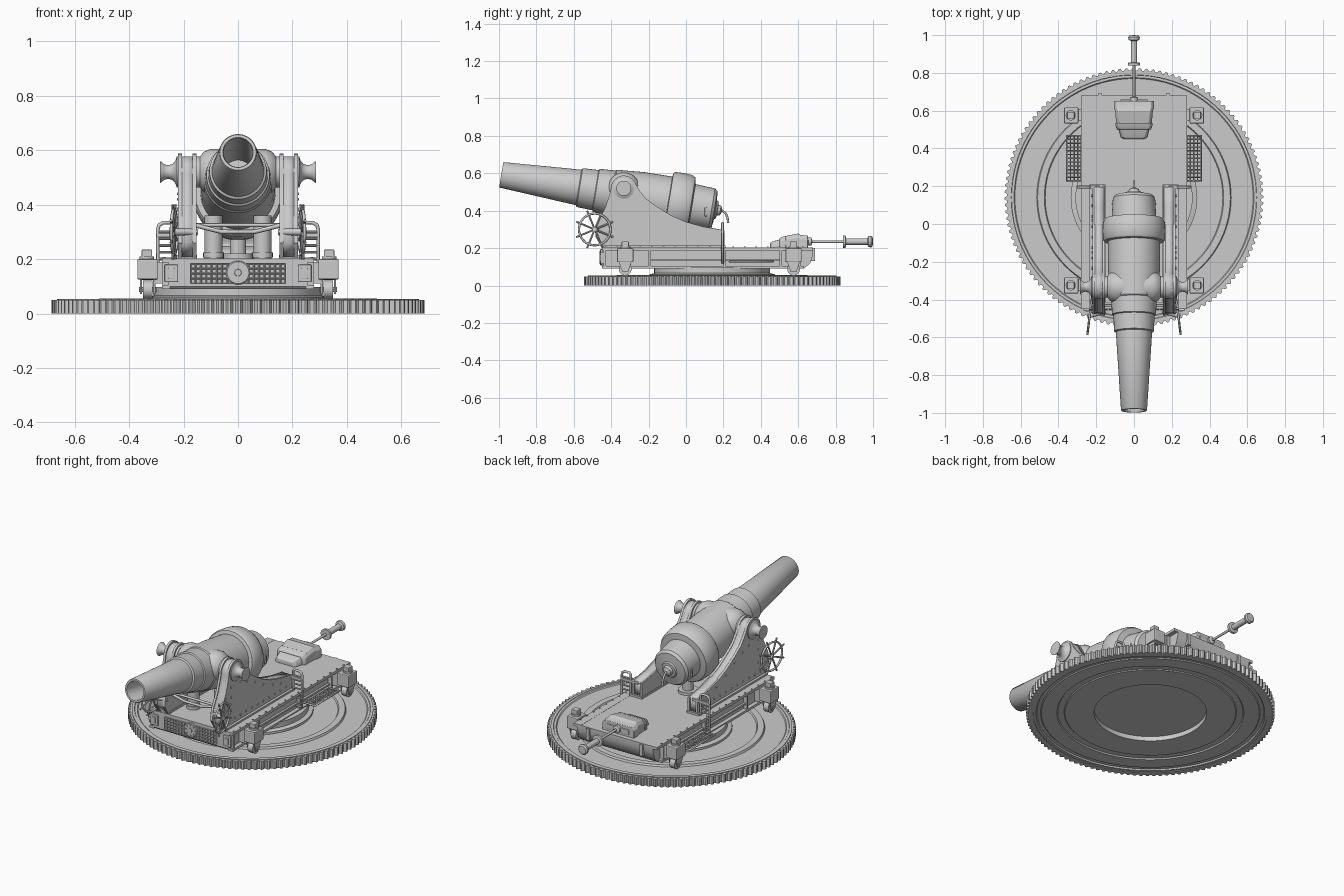
import bpy, bmesh, math
from mathutils import Vector, Matrix

def finish(name, bm, mat=None, bevel=0, smooth=True):
    bmesh.ops.recalc_face_normals(bm, faces=bm.faces)
    me = bpy.data.meshes.new(name)
    bm.to_mesh(me)
    bm.free()
    ob = bpy.data.objects.new(name, me)
    bpy.context.collection.objects.link(ob)
    if mat:
        ob.matrix_world = mat
    if bevel:
        m = ob.modifiers.new("bevel", 'BEVEL')
        m.width, m.segments = bevel, 2
    if smooth:
        bpy.ops.object.select_all(action='DESELECT')
        bpy.context.view_layer.objects.active = ob
        ob.select_set(True)
        bpy.ops.object.shade_smooth_by_angle(angle=math.radians(35))
    return ob

def aim(p, d):
    return Matrix.Translation(p) @ Vector(d).to_track_quat('Z', 'Y').to_matrix().to_4x4()

def box(name, x, y, z, bevel=0):
    bm = bmesh.new()
    c = [(a[0] + a[1]) / 2 for a in (x, y, z)]
    s = [abs(a[1] - a[0]) for a in (x, y, z)]
    bmesh.ops.create_cube(bm, size=1, matrix=Matrix.Translation(c) @ Matrix.Diagonal((*s, 1)))
    return finish(name, bm, None, bevel, False)

def lathe(name, prof, p=(0, 0, 0), d=(0, 0, 1), n=48):
    """prof: (radius, height along d)"""
    bm = bmesh.new()
    vs = [bm.verts.new((r, 0, h)) for r, h in prof]
    es = [bm.edges.new(e) for e in zip(vs, vs[1:])]
    bmesh.ops.spin(bm, geom=vs + es, cent=(0, 0, 0), axis=(0, 0, 1),
                   angle=2 * math.pi, steps=n, use_merge=True)
    bmesh.ops.remove_doubles(bm, verts=bm.verts, dist=1e-5)
    return finish(name, bm, aim(p, d))

def rod(name, a, b, r, n=16):
    v = Vector(b) - Vector(a)
    return lathe(name, [(0, 0), (r, 0), (r, v.length), (0, v.length)], a, v, n)

def prism(name, prof, x0, x1, bevel=0):
    bm = bmesh.new()
    f = bm.faces.new([bm.verts.new((x0, y, z)) for y, z in prof])
    g = bmesh.ops.extrude_face_region(bm, geom=[f])
    bmesh.ops.translate(bm, vec=(x1 - x0, 0, 0), verts=[v for v in g['geom'] if isinstance(v, bmesh.types.BMVert)])
    return finish(name, bm, None, bevel)

def strip(name, path, x0, x1, t):
    bm = bmesh.new()
    rows = [[bm.verts.new((x, y, z)) for x in (x0, x1)] for y, z in path]
    for a, b in zip(rows, rows[1:]):
        bm.faces.new((a[0], a[1], b[1], b[0]))
    m = finish(name, bm).modifiers.new("thick", 'SOLIDIFY')
    m.thickness, m.offset = t, 0

def tube(name, pts, r, cyclic=False):
    cu = bpy.data.curves.new(name, 'CURVE')
    cu.dimensions, cu.bevel_depth, cu.bevel_resolution, cu.use_fill_caps = '3D', r, 2, True
    sp = cu.splines.new('POLY')
    sp.points.add(len(pts) - 1)
    for q, p in zip(sp.points, pts):
        q.co = (*p, 1)
    sp.use_cyclic_u = cyclic
    ob = bpy.data.objects.new(name, cu)
    bpy.context.collection.objects.link(ob)
    return ob

def grille(name, c, w, h, nx, ny, rot=Matrix()):
    bm = bmesh.new()
    bmesh.ops.create_grid(bm, x_segments=nx, y_segments=ny, size=0.5, matrix=Matrix.Diagonal((w, h, 1, 1)))
    ob = finish(name, bm, Matrix.Translation(c) @ rot, 0, False)
    ob.modifiers.new("bars", 'WIREFRAME').thickness = 0.007

# Turntable: toothed ring, stepped plate with recessed underside, pedestal
CY = 0.14
bm = bmesh.new()
N = 120
loops = {k: [] for k in ('ob', 'ot', 'it', 'ib')}
for i in range(N * 4):
    a = 2 * math.pi * i / (N * 4)
    ro = 0.685 if i % 4 < 2 else 0.672
    for k, r, z in (('ob', ro, 0.0), ('ot', ro, 0.049), ('it', 0.645, 0.049), ('ib', 0.645, 0.0)):
        loops[k].append(bm.verts.new((r * math.cos(a), CY + r * math.sin(a), z)))
ks = ['ob', 'ot', 'it', 'ib', 'ob']
for k1, k2 in zip(ks, ks[1:]):
    for i in range(N * 4):
        j = (i + 1) % (N * 4)
        bm.faces.new((loops[k1][i], loops[k1][j], loops[k2][j], loops[k2][i]))
finish("toothed_ring", bm, smooth=False)
lathe("turntable_plate", [(0, 0.035), (0.31, 0.035), (0.31, 0.008), (0.47, 0.008), (0.475, 0.013), (0.51, 0.013),
      (0.515, 0.006), (0.6, 0.006), (0.605, 0.011), (0.625, 0.011), (0.63, 0.003), (0.645, 0.003), (0.665, 0.049),
      (0.665, 0.053), (0.65, 0.053), (0.648, 0.05), (0.635, 0.05), (0.63, 0.045), (0.515, 0.045),
      (0.51, 0.056), (0.475, 0.056), (0.47, 0.047), (0, 0.047)], (0, CY, 0), n=96)
lathe("pedestal", [(0.335, 0.045), (0.335, 0.06), (0.31, 0.066), (0.31, 0.098), (0, 0.098)], (0, CY, 0), n=72)

# Slide: body with flanged side beams
slide = [(-0.45, 0.1), (-0.44, 0.09), (0.63, 0.09), (0.665, 0.12), (0.68, 0.17), (0.68, 0.203), (-0.45, 0.203)]
prism("slide_body", slide, -0.255, 0.255)
for s in (-1, 1):
    prism("side_beam_top", [(-0.45, 0.188), (0.68, 0.188), (0.68, 0.204), (-0.45, 0.204)], s * 0.23, s * 0.28)
    box("side_beam_bottom", (s * 0.25, s * 0.28), (-0.45, 0.63), (0.09, 0.104))
    box("side_rib", (s * 0.255, s * 0.268), (-0.2, 0.5), (0.13, 0.14))
    box("rear_tab", (s * 0.17, s * 0.19), (0.66, 0.69), (0.13, 0.2))
    for y in (-0.44, -0.2, 0.2, 0.5, 0.6):
        box("side_web", (s * 0.25, s * 0.277), (y, y + 0.012), (0.1, 0.19))
    for i in range(18):
        y = -0.43 + i * 0.062
        rod("beam_rivet", (s * 0.272, y, 0.2), (s * 0.272, y, 0.208), 0.005, 6)
    # Corner brackets with casters and nuts
    for y in (-0.325, 0.575):
        box("corner_block", (s * 0.295, s * 0.37), (y - 0.043, y + 0.043), (0.125, 0.2), 0.005)
        box("corner_arm", (s * 0.25, s * 0.31), (y - 0.03, y + 0.03), (0.11, 0.19))
        rod("corner_washer", (s * 0.335, y, 0.2), (s * 0.335, y, 0.21), 0.027)
        box("corner_nut", (s * 0.316, s * 0.354), (y - 0.019, y + 0.019), (0.205, 0.235), 0.003)
        for dx in (-0.024, 0.024):
            x = s * 0.332 + dx
            prism("caster_fork", [(y - 0.035, 0.13), (y - 0.015, 0.072), (y + 0.015, 0.072), (y + 0.035, 0.13)],
                  x - 0.004, x + 0.004)
        rod("caster_wheel", (s * 0.332 - 0.017, y, 0.088), (s * 0.332 + 0.017, y, 0.088), 0.034, 24)
        rod("caster_axle", (s * 0.332 - 0.032, y, 0.088), (s * 0.332 + 0.032, y, 0.088), 0.009, 8)
    # Perforated step and hand ladder
    grille("step_grating", (s * 0.317, 0.348, 0.13), 0.075, 0.24, 4, 12)
    tube("step_frame", [(s * 0.275, 0.23, 0.13), (s * 0.355, 0.23, 0.13), (s * 0.355, 0.468, 0.13),
                        (s * 0.275, 0.468, 0.13)], 0.006, True)
    tube("hand_ladder", [(s * x, 0.195, z) for x, z in ((0.235, 0.12), (0.235, 0.325), (0.243, 0.334), (0.275, 0.334),
                         (0.29, 0.325), (0.295, 0.31), (0.295, 0.12))], 0.007, True)
    for z in (0.14, 0.17, 0.2, 0.225, 0.25, 0.275, 0.3):
        rod("ladder_rung", (s * 0.235, 0.195, z), (s * 0.295, 0.195, z), 0.005, 8)
    box("ladder_bracket", (s * 0.18, s * 0.3), (0.187, 0.203), (0.28, 0.295), 0.003)
    box("front_frame", (s * 0.22, s * 0.27), (-0.458, -0.44), (0.115, 0.18), 0.004)
    box("front_frame_slot", (s * 0.233, s * 0.257), (-0.463, -0.45), (0.128, 0.167), 0.002)

# Front grating and hub
grille("front_grating", (0, -0.454, 0.147), 0.35, 0.075, 18, 4, Matrix.Rotation(math.pi / 2, 4, 'X'))
lathe("front_hub", [(0, 0.012), (0.012, 0.012), (0.013, 0.009), (0.04, 0.009), (0.044, 0.006), (0.044, 0)],
      (0, -0.45, 0.15), (0, -1, 0), 32)
for i in range(8):
    a = i * math.pi / 4
    x, z = 0.03 * math.cos(a), 0.15 + 0.03 * math.sin(a)
    rod("hub_bolt", (x, -0.458, z), (x, -0.462, z), 0.005, 6)

# Carriage cheeks: paired plates with a recessed rim between, rivets
TY, TZ = -0.333, 0.52
arch = [(TY + 0.068 * math.cos(math.radians(a)), TZ + 0.068 * math.sin(math.radians(a))) for a in range(180, 19, -16)]
tail = [(-0.25, 0.51), (-0.215, 0.465), (-0.16, 0.425), (-0.08, 0.375), (0.0, 0.34), (0.1, 0.312), (0.205, 0.295)]
front = [(-0.45, 0.205), (-0.485, 0.26), (-0.475, 0.33), (-0.43, 0.42), (-0.405, 0.5)]
edge = front + arch + tail + [(0.205, 0.205)]
inset = [(-0.2 + (y + 0.2) * 0.97, 0.3 + (z - 0.3) * 0.95) for y, z in edge]
for s in (-1, 1):
    prism("cheek_inner", edge, s * 0.153, s * 0.167)
    prism("cheek_outer", edge, s * 0.206, s * 0.22)
    strip("cheek_rim", inset, s * 0.16, s * 0.212, 0.008)
    box("cheek_foot", (s * 0.15, s * 0.235), (-0.44, 0.21), (0.2, 0.215))
    for y, z in [(-0.4 + 0.055 * i, 0.24) for i in range(11)] + [(-0.38, 0.3), (-0.38, 0.38), (-0.38, 0.44),
                 (-0.29, 0.44), (-0.23, 0.42), (-0.15, 0.385), (-0.07, 0.34), (0.02, 0.305), (0.1, 0.28)]:
        rod("cheek_rivet", (s * 0.217, y, z), (s * 0.224, y, z), 0.006, 6)
    # Trunnion and flared end
    lathe("trunnion", [(0.085, 0.05), (0.085, 0.1), (0.075, 0.125), (0.057, 0.14), (0.057, 0.225), (0.042, 0.23),
                       (0.03, 0.24), (0.025, 0.255), (0.028, 0.27), (0.038, 0.282), (0.04, 0.287), (0, 0.287)],
          (0, TY, TZ), (s, 0, 0), 32)
    # Spoked hand wheel, slightly toed out
    m = Matrix.Translation((s * 0.235, -0.488, 0.3)) @ Matrix.Rotation(s * 0.12, 4, 'Z')
    circ = [(0, 0.085 * math.cos(i * math.pi / 16), 0.085 * math.sin(i * math.pi / 16)) for i in range(32)]
    tube("hand_wheel_rim", circ, 0.006, True).matrix_world = m
    for i in range(8):
        a = (i + 0.5) * math.pi / 4
        rod("wheel_spoke", m @ Vector((0, 0, 0)), m @ Vector((0, 0.108 * math.cos(a), 0.108 * math.sin(a))), 0.005, 8)
    rod("wheel_shaft", (s * 0.15, -0.46, 0.3), (s * 0.245, -0.488, 0.3), 0.013)
    # Transom columns
    rod("transom_column", (s * 0.09, -0.3, 0.195), (s * 0.09, -0.3, 0.36), 0.033, 20)
    rod("transom_column_ring", (s * 0.09, -0.3, 0.205), (s * 0.09, -0.3, 0.225), 0.038, 20)

# Cross members
tube("front_crossbar", [(-0.16, -0.43, 0.325), (-0.06, -0.43, 0.3), (0.06, -0.43, 0.3), (0.16, -0.43, 0.325)], 0.008)
rod("straight_crossbar", (-0.16, -0.42, 0.325), (0.16, -0.42, 0.325), 0.007)
rod("elevating_screw", (0, -0.02, 0.2), (0, -0.02, 0.31), 0.03)
rod("elevating_base", (0, -0.02, 0.19), (0, -0.02, 0.22), 0.055, 24)

# Barrel: one stepped lathe with open bore
ax = Vector((0, 1, -0.163)).normalized()
M = Vector((0, -0.988, 0.592))
lathe("barrel", [(0, 0.5), (0.053, 0.5), (0.053, 0.01), (0.056, 0), (0.066, 0), (0.069, 0.004), (0.096, 0.42),
      (0.105, 0.425), (0.109, 0.51), (0.116, 0.514), (0.121, 0.6), (0.126, 0.606), (0.137, 0.75), (0.138, 0.905),
      (0.158, 0.908), (0.165, 0.918), (0.166, 0.97), (0.163, 1.01), (0.153, 1.028), (0.118, 1.034), (0.114, 1.1),
      (0.112, 1.14), (0.1, 1.155), (0.06, 1.16), (0.05, 1.162), (0.045, 1.17), (0.03, 1.172), (0.026, 1.187),
      (0.012, 1.195), (0, 1.196)], M, ax, 64)
tube("breech_hook", [(0, 0.17, 0.405), (0, 0.195, 0.4), (0, 0.213, 0.385), (0, 0.222, 0.362), (0, 0.226, 0.335)], 0.006)
for s in (-1, 1):
    box("breech_lug", (s * 0.1, s * 0.118), (0.1, 0.112), (0.37, 0.42), 0.003)

# Rear housing: tapered nose, hood and buffer rod
def loft(name, sections):
    bm = bmesh.new()
    rows = [[bm.verts.new(p) for p in ((-w, y, 0.2), (w, y, 0.2), (w, y, z - 0.02), (w * 0.85, y, z),
             (-w * 0.85, y, z), (-w, y, z - 0.02))] for y, w, z in sections]
    for a, b in zip(rows, rows[1:]):
        for i in range(6):
            j = (i + 1) % 6
            bm.faces.new((a[i], a[j], b[j], b[i]))
    bm.faces.new(rows[0])
    bm.faces.new(rows[-1])
    finish(name, bm, None, 0.003)
loft("housing_nose", [(0.45, 0.055, 0.226), (0.46, 0.07, 0.235), (0.51, 0.083, 0.248), (0.56, 0.09, 0.262)])
loft("housing_lip", [(0.5, 0.088, 0.252), (0.512, 0.096, 0.26), (0.535, 0.098, 0.266)])
loft("rear_hood", [(0.53, 0.094, 0.264), (0.6, 0.1, 0.278), (0.612, 0.106, 0.27), (0.652, 0.106, 0.266)])
box("hood_slot", (-0.075, 0.075), (0.645, 0.658), (0.215, 0.245), 0.004)
lathe("buffer_rod", [(0, 0), (0.022, 0), (0.022, 0.03), (0.007, 0.035), (0.007, 0.2), (0.033, 0.2), (0.033, 0.213),
      (0.017, 0.216), (0.017, 0.33), (0.029, 0.335), (0.031, 0.35), (0.024, 0.358), (0, 0.36)],
      (0, 0.64, 0.235), (0, 1, 0), 24)
